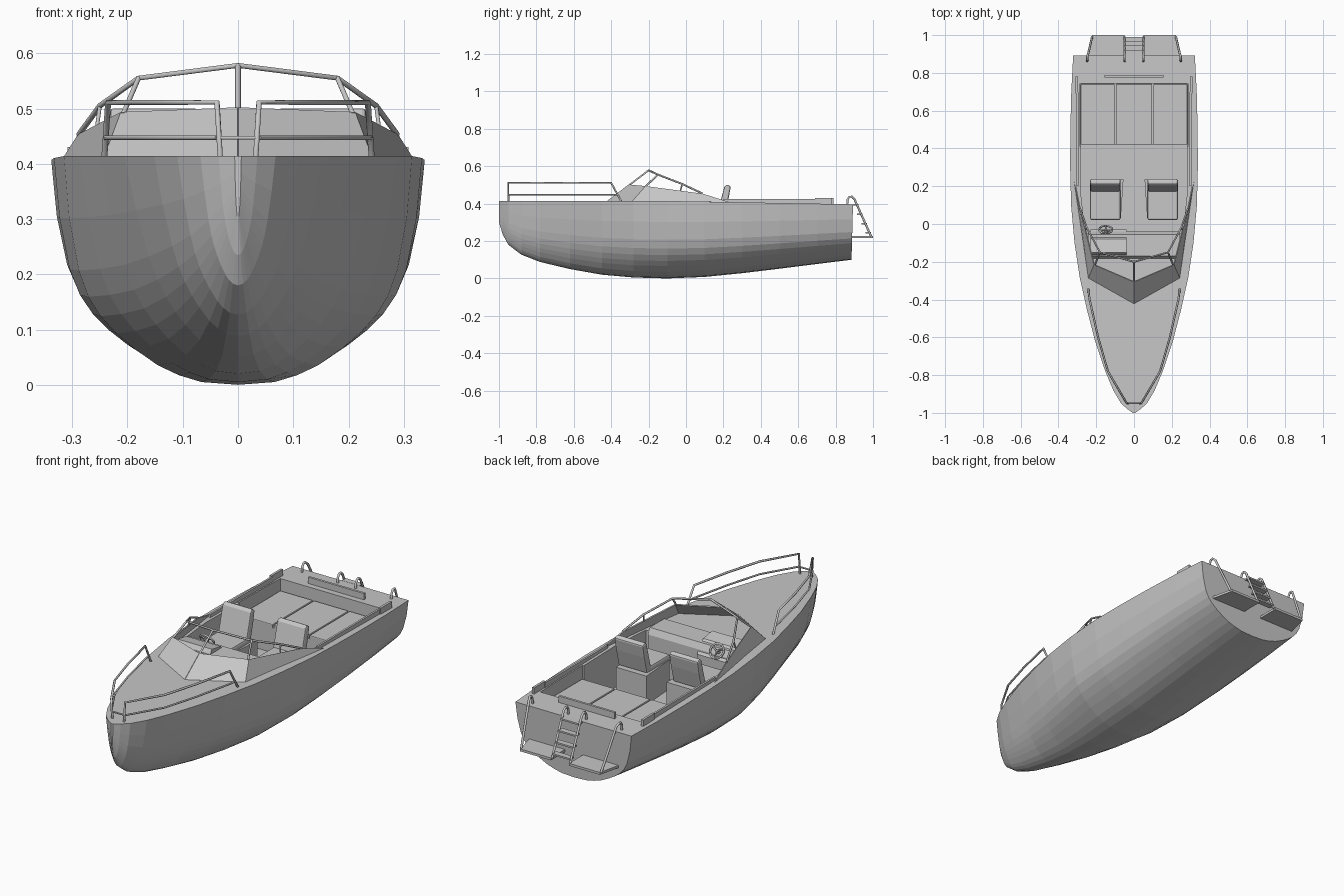
import bpy, bmesh, math
from mathutils import Vector

if "Cube" in bpy.data.objects:
    bpy.data.objects.remove(bpy.data.objects["Cube"])

grey = bpy.data.materials.new("plain grey")
grey.diffuse_color = (0.57, 0.57, 0.57, 1)
grey.use_nodes = True
grey.node_tree.nodes["Principled BSDF"].inputs["Base Color"].default_value = grey.diffuse_color


def add(name, verts, faces):
    me = bpy.data.meshes.new(name)
    bm = bmesh.new()
    vs = [bm.verts.new(v) for v in verts]
    for f in faces:
        bm.faces.new([vs[i] for i in f])
    bmesh.ops.remove_doubles(bm, verts=bm.verts, dist=0.0001)
    bmesh.ops.recalc_face_normals(bm, faces=bm.faces)
    bm.to_mesh(me)
    bm.free()
    me.materials.append(grey)
    ob = bpy.data.objects.new(name, me)
    bpy.context.collection.objects.link(ob)
    return ob


def prism(name, outline, z0, z1):
    n = len(outline)
    verts = [(x, y, z0) for x, y in outline] + [(x, y, z1) for x, y in outline]
    faces = [range(n), range(n, 2 * n)]
    faces += [(i, (i + 1) % n, (i + 1) % n + n, i + n) for i in range(n)]
    return add(name, verts, faces)


def soften(ob, width):
    m = ob.modifiers.new("soft edges", 'BEVEL')
    m.width, m.segments = width, 2


def box(name, x0, x1, y0, y1, z0, z1, bevel=0):
    ob = prism(name, [(x0, y0), (x1, y0), (x1, y1), (x0, y1)], z0, z1)
    if bevel:
        soften(ob, bevel)
    return ob


def side_profile(name, points, x0, x1, bevel=0):
    # extrude a (y, z) outline across x
    n = len(points)
    verts = [(x, y, z) for x in (x0, x1) for y, z in points]
    faces = [range(n), range(n, 2 * n)]
    faces += [(i, (i + 1) % n, (i + 1) % n + n, i + n) for i in range(n)]
    ob = add(name, verts, faces)
    if bevel:
        soften(ob, bevel)
    return ob


def tube(name, points, r=0.005, closed=False):
    cu = bpy.data.curves.new(name, 'CURVE')
    cu.dimensions = '3D'
    cu.bevel_depth, cu.bevel_resolution = r, 1
    cu.use_fill_caps = True
    sp = cu.splines.new('POLY')
    sp.points.add(len(points) - 1)
    for p, co in zip(sp.points, points):
        p.co = (*co, 1)
    sp.use_cyclic_u = closed
    cu.materials.append(grey)
    ob = bpy.data.objects.new(name, cu)
    bpy.context.collection.objects.link(ob)
    return ob


# Hull: stations of (y, half beam, keel height); the section sharpens to a V at the bow
stations = [(-1, .006, .3), (-.98, .035, .235), (-.95, .068, .18), (-.88, .11, .127),
            (-.78, .152, .088), (-.62, .206, .05), (-.45, .25, .02), (-.28, .288, .005),
            (-.1, .315, 0), (.1, .333, .008), (.3, .338, .028), (.5, .337, .052),
            (.7, .332, .077), (.885, .322, .1)]
section = [(0, 0), (.21, .012), (.34, .042), (.46, .085), (.6, .16), (.7, .225),
           (.79, .3), (.86, .385), (.915, .5), (.97, .73), (1, 1)]
n = 2 * len(section) - 1
verts = []
for y, b, k in stations:
    top = .414 - max(0, y + .1) * .018
    f = .5 * min(1, max(0, (-.1 - y) / .5))
    half = [(x * (1 - f) + f * z ** .62, z) for x, z in section]
    ring = [(-x, z) for x, z in half[:0:-1]] + half
    verts += [(b * x, y + (.008 * z if y > .8 else 0), k + (top - k) * z) for x, z in ring]
faces = [range(n), range((len(stations) - 1) * n, len(stations) * n)]
for s in range(len(stations) - 1):
    for i in range(n):
        j = (i + 1) % n
        faces.append((s * n + i, s * n + j, s * n + n + j, s * n + n + i))
hull = add("hull", verts, faces)

# Cockpit well and shallower stern well
front_cut = prism("cockpit_cutter", [(-.258, -.05), (.258, -.05), (.28, .15), (.28, .42),
                                     (-.28, .42), (-.28, .15)], .2, .6)
rear_cut = box("stern_cutter", -.287, .287, .41, .745, .325, .6)
for c in (front_cut, rear_cut):
    m = hull.modifiers.new("cut", 'BOOLEAN')
    m.object, m.operation, m.solver = c, 'DIFFERENCE', 'EXACT'
    c.hide_render = True
    c.hide_viewport = True

# Stern sun pads
for name, x0, x1 in (("left_pad", -.283, -.102), ("middle_pad", -.096, .096), ("right_pad", .102, .283)):
    box(name, x0, x1, .42, .74, .32, .342, .004)

# Dash with a sloped console on the helm side
side_profile("dash", [(-.19, .405), (-.17, .43), (-.055, .43), (-.04, .4), (-.04, .3), (-.19, .3)],
             -.24, .24)
side_profile("helm_console", [(-.17, .42), (-.15, .452), (-.08, .44), (-.03, .38), (-.03, .3), (-.06, .3)],
             -.23, -.04)

# Steering wheel
centre = Vector((-.15, -.03, .425))
u, v = Vector((1, 0, 0)), Vector((0, -.55, .83))
rim = [centre + .036 * (math.cos(a) * u + math.sin(a) * v)
       for a in (math.tau * i / 12 for i in range(12))]
tube("steering_wheel_rim", rim, .005, True)
for i in (1, 5, 9):
    tube("steering_wheel_spoke", [centre, rim[i]], .004)
tube("steering_column", [centre, centre + Vector((0, -.04, -.03))], .009)

for s, side in ((-1, "left"), (1, "right")):
    # Seat
    x0, x1 = s * .152 - .08, s * .152 + .08
    box(side + "_seat_cushion", x0, x1, .02, .2, .33, .37, .01)
    prism(side + "_seat_base", [(s * .225, .03), (s * .07, .03), (s * .056, .235), (s * .225, .235)],
          .2, .345)
    side_profile(side + "_seat_back", [(.165, .34), (.205, .49), (.217, .503), (.24, .493), (.228, .43),
                                       (.205, .34)], x0, x1, .008)

    # Windscreen coaming: front and side panels
    shell = add(side + "_windscreen_panel",
                [(0, -.42, .412), (s * .24, -.285, .412), (s * .21, -.215, .492), (0, -.305, .5),
                 (s * .315, .23, .408), (s * .287, .09, .452)],
                [(0, 1, 2, 3), (1, 4, 5, 2)])
    m = shell.modifiers.new("thickness", 'SOLIDIFY')
    m.thickness, m.offset = .006, 0

    # Windscreen frame
    top = [(0, -.2, .578), (s * .18, -.15, .555), (s * .25, -.02, .505), (s * .288, .09, .453)]
    tube(side + "_windscreen_top_rail", top, .005)
    tube(side + "_windscreen_corner_post", [(s * .208, -.218, .49), top[1]], .005)
    tube(side + "_windscreen_side_post", [(s * .255, -.03, .468), top[2]], .004)

    # Bow rail
    path = [(s * .038, -.95), (s * .138, -.78), (s * .19, -.6), (s * .235, -.4)]
    tube(side + "_bow_top_rail", [(s * .032, -.95, .41)] + [(x, y, .511) for x, y in path]
         + [(s * .242, -.345, .41)], .0055)
    tube(side + "_bow_mid_rail", [(x, y, .447) for x, y in path] + [(s * .24, -.367, .447)], .0045)

    # Cockpit side rail and stern corner plates
    box(side + "_coaming", s * .299 - .005, s * .299 + .005, .2, .7, .4, .424)
    box(side + "_stern_plate", s * .303 - .006, s * .303 + .006, .69, .78, .39, .43)

    # Swim platform and its hoops
    prism(side + "_swim_platform", [(s * .05, .88), (s * .25, .88), (s * .222, 1), (s * .05, 1)],
          .216, .228)
    for x, end in ((.05, .05), (.248, .222)):
        mid = (x * 4 + end) / 5
        tube(side + "_stern_hoop", [(s * x, .862, .39), (s * x, .863, .42), (s * x, .872, .436),
                                    (s * x, .886, .438), (s * mid, .9, .425), (s * end, .99, .224)], .006)

tube("windscreen_centre_post", [(0, -.305, .498), (0, -.2, .578)], .005)
tube("bow_cross_bar", [(-.035, -.95, .447), (.035, -.95, .447)], .004)
box("stern_backrest_plate", -.155, .155, .776, .788, .39, .43)

# Boarding ladder treads
for i in range(4):
    t = .16 + i * .25
    y, z = .9 + .09 * t, .425 - .2 * t
    box("ladder_tread", -.05, .05, y - .022, y + .008, z - .004, z + .004)
